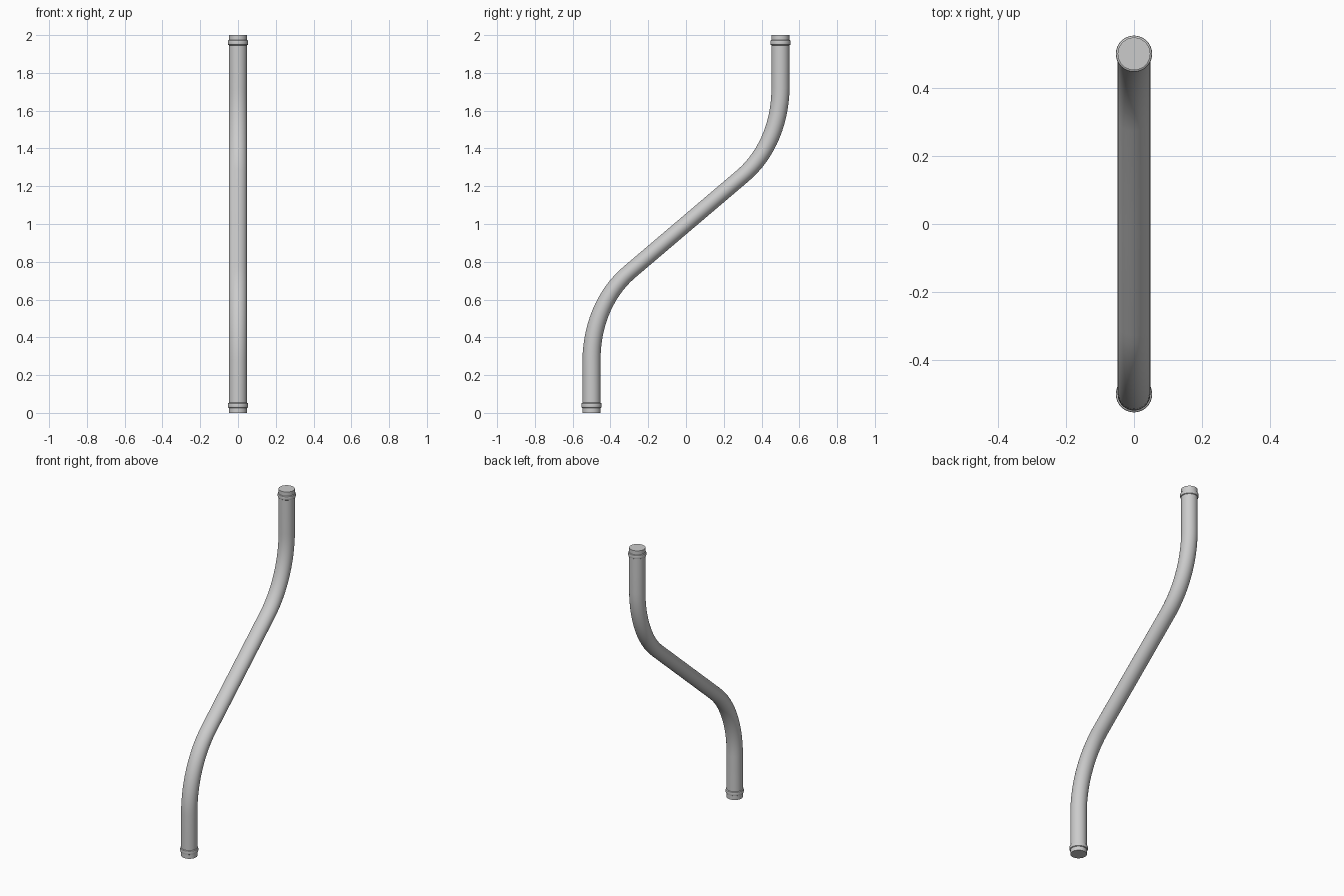
import bpy, bmesh, math
from mathutils import Vector
from mathutils.geometry import interpolate_bezier

if "Cube" in bpy.data.objects:
    bpy.data.objects.remove(bpy.data.objects["Cube"])

SIDES = 32
R = 0.048


def loft(name, rings):
    """Skin elliptical rings (centre, normal, x radius, in-plane radius)."""
    bm = bmesh.new()
    loops = []
    for c, n, rx, rn in rings:
        loops.append([bm.verts.new((rx * math.cos(a),
                                    c.x + n.x * rn * math.sin(a),
                                    c.y + n.y * rn * math.sin(a)))
                      for a in (2 * math.pi * i / SIDES for i in range(SIDES))])
    for lo, hi in zip(loops, loops[1:]):
        for i in range(SIDES):
            j = (i + 1) % SIDES
            bm.faces.new((lo[i], lo[j], hi[j], hi[i]))
    bm.faces.new(loops[0])
    bm.faces.new(loops[-1])
    bmesh.ops.recalc_face_normals(bm, faces=bm.faces)
    me = bpy.data.meshes.new(name)
    bm.to_mesh(me)
    bm.free()
    ob = bpy.data.objects.new(name, me)
    bpy.context.collection.objects.link(ob)
    bpy.ops.object.select_all(action='DESELECT')
    ob.select_set(True)
    bpy.context.view_layer.objects.active = ob
    bpy.ops.object.shade_smooth_by_angle(angle=math.radians(30))
    return ob


# Centre line in (y, z): lower half, then its point-mirrored upper half
start, corner, end = Vector((-0.5, 0.28)), Vector((-0.5, 0.575)), Vector((-0.3, 0.745))
bend = interpolate_bezier(start.to_3d(), start.lerp(corner, 0.63).to_3d(),
                          end.lerp(corner, 0.63).to_3d(), end.to_3d(), 16)
half = [Vector((-0.5, 0.0)), Vector((-0.5, 0.15))] + [p.to_2d() for p in bend]
mid = Vector((0, 1))
path = half + [mid] + [2 * mid - p for p in reversed(half)]

# Tube, slightly flattened in the slanted middle
rings = []
for i, p in enumerate(path):
    t = (path[min(i + 1, len(path) - 1)] - path[max(i - 1, 0)]).normalized()
    slant = min(1, math.acos(min(1, t.y)) / math.radians(49.6))
    rings.append((p, Vector((t.y, -t.x)), R, R - 0.006 * slant))
loft("bent_tube", rings)

# Raised collar near each end
profile = [(0.026, 0.0475), (0.029, 0.0525), (0.034, 0.0535),
           (0.046, 0.0535), (0.051, 0.0525), (0.054, 0.0475)]
for name, y, flip in (("lower_collar", -0.5, False), ("upper_collar", 0.5, True)):
    loft(name, [(Vector((y, 2 - z if flip else z)), Vector((1, 0)), r, r)
                for z, r in profile])
